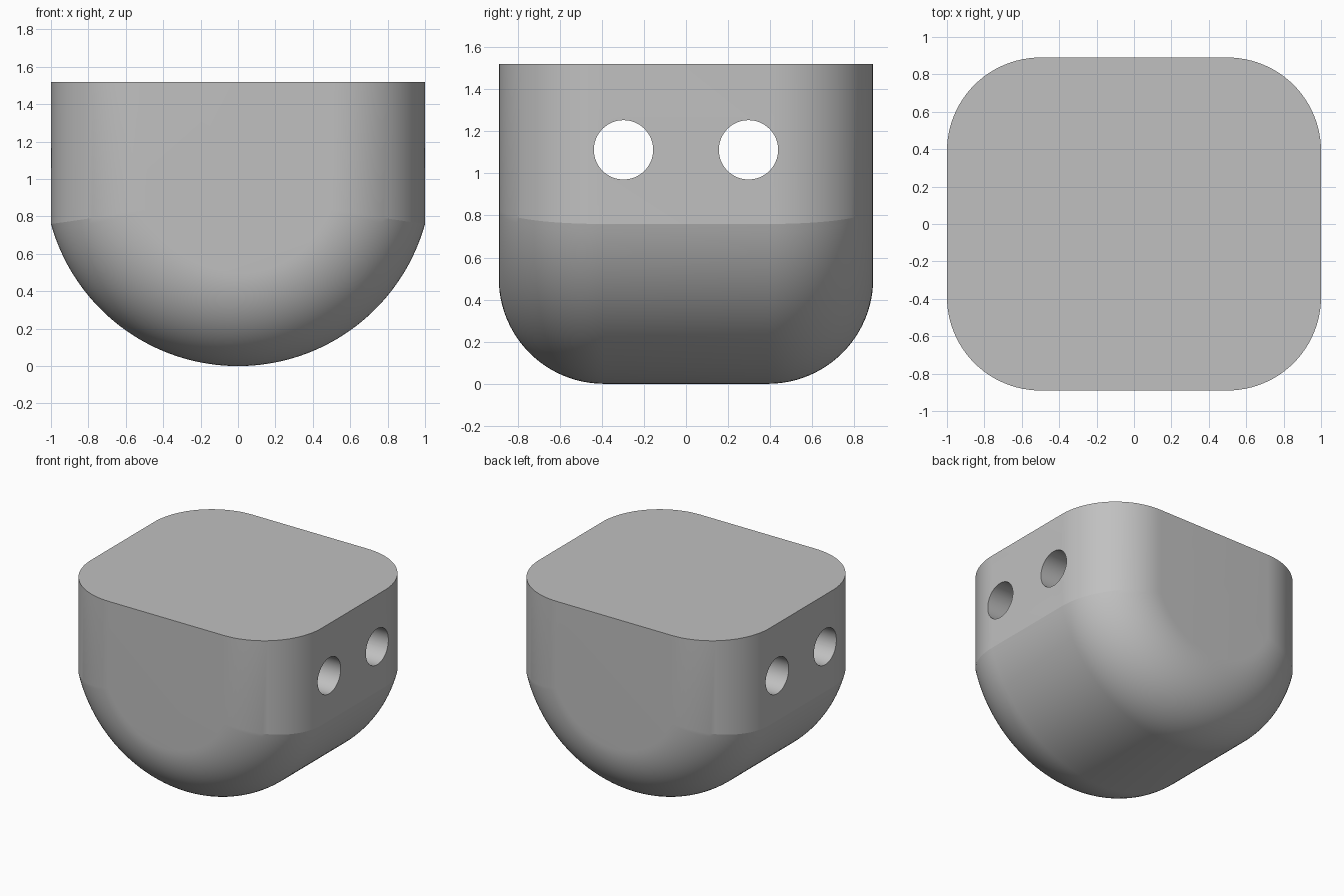
import bpy, bmesh, math

cube = bpy.data.objects.get("Cube")
if cube:
    bpy.data.objects.remove(cube, do_unlink=True)

HALF_Y, TOP = 0.89, 1.52
FILLET = 0.5      # corner radius in plan and along the belly
OVERHANG = 0.038  # belly radius beyond the half width
FILLET_STEPS, ARC_STEPS = 24, 72

grey = bpy.data.materials.new("grey")
grey.use_nodes = True
colour = (0.53, 0.53, 0.53, 1)
grey.diffuse_color = colour
grey.node_tree.nodes["Principled BSDF"].inputs["Base Color"].default_value = colour


def section(bm, y, half_width):
    """Outline at one depth: round belly, straight sides, flat top."""
    radius = half_width + OVERHANG
    centre_z = 1 + OVERHANG
    spread = math.asin(half_width / radius)
    ring = []
    for i in range(ARC_STEPS + 1):
        a = spread * (2 * i / ARC_STEPS - 1)
        ring.append(bm.verts.new((radius * math.sin(a), y,
                                  centre_z - radius * math.cos(a))))
    for side in (1, -1):
        ring.append(bm.verts.new((side * half_width, y, TOP)))
    return ring


# Body lofted from front to back
bm = bmesh.new()
angles = [math.pi / 2 * i / FILLET_STEPS for i in range(FILLET_STEPS + 1)]
half = [(HALF_Y - FILLET + FILLET * math.sin(a),
         1 - FILLET + FILLET * math.cos(a)) for a in angles]
stations = [(-y, w) for y, w in reversed(half)] + half
rings = [section(bm, y, w) for y, w in stations]
for r0, r1 in zip(rings, rings[1:]):
    for i in range(len(r0)):
        j = (i + 1) % len(r0)
        bm.faces.new((r0[i], r0[j], r1[j], r1[i]))
bm.faces.new(rings[0])
bm.faces.new(rings[-1])
bmesh.ops.recalc_face_normals(bm, faces=bm.faces)
mesh = bpy.data.meshes.new("body")
bm.to_mesh(mesh)
bm.free()
mesh.materials.append(grey)
body = bpy.data.objects.new("body", mesh)
bpy.context.collection.objects.link(body)

# Two round holes through the sides
for y in (-0.297, 0.297):
    bpy.ops.mesh.primitive_cylinder_add(vertices=64, radius=0.141, depth=3,
                                        location=(0, y, 1.112),
                                        rotation=(0, math.pi / 2, 0))
    cutter = bpy.context.object
    cutter.name = "hole_cutter"
    cutter.hide_render = True
    cutter.data.materials.append(grey)
    cut = body.modifiers.new("hole", "BOOLEAN")
    cut.operation = "DIFFERENCE"
    cut.solver = "EXACT"
    cut.object = cutter
    bpy.context.view_layer.objects.active = body
    bpy.ops.object.modifier_apply(modifier=cut.name)
    bpy.data.objects.remove(cutter, do_unlink=True)

# Smooth curves, crisp rims and belly seam
bpy.ops.object.select_all(action="DESELECT")
body.select_set(True)
bpy.context.view_layer.objects.active = body
bpy.ops.object.shade_smooth_by_angle(angle=math.radians(10))
